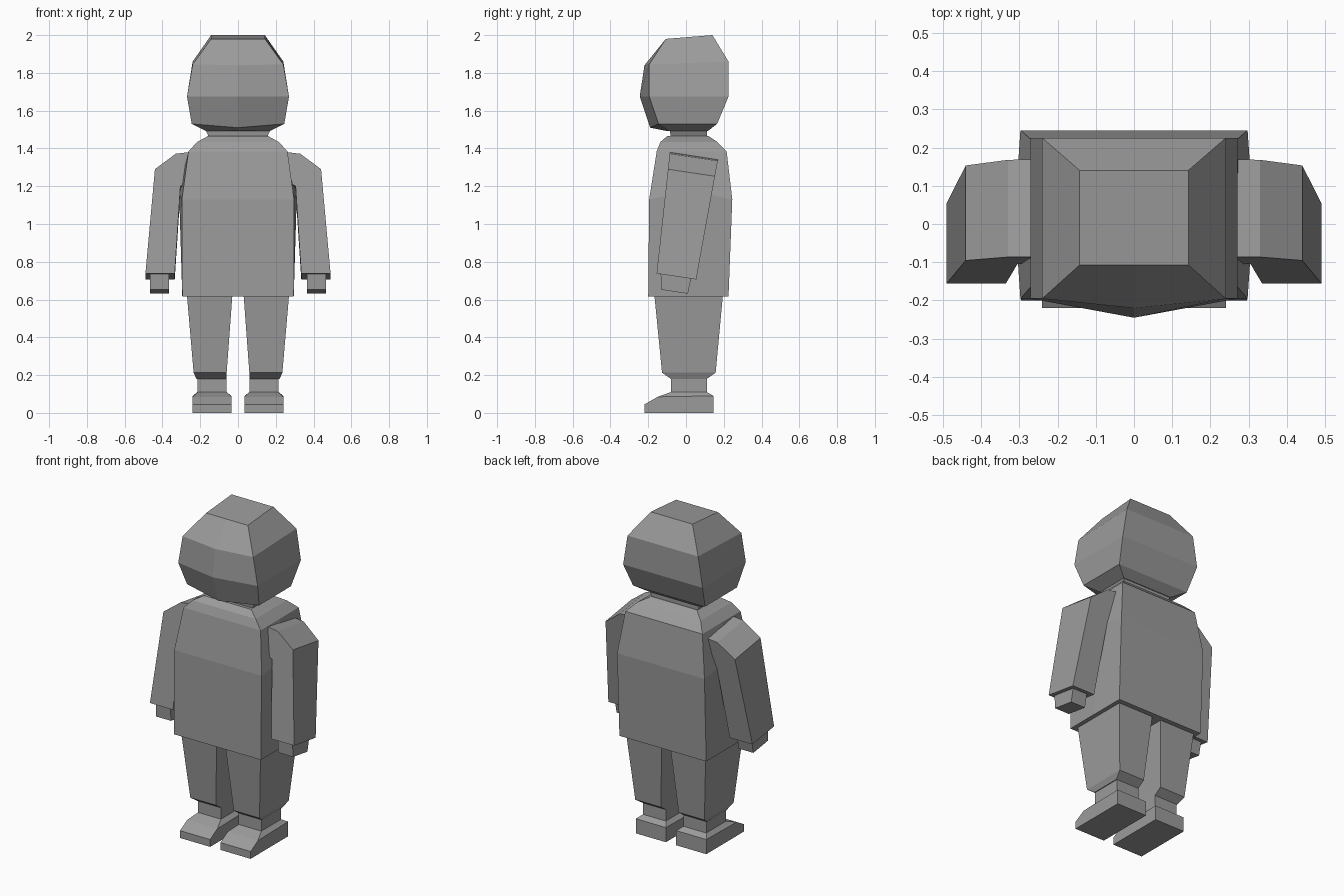
import bpy, bmesh

if "Cube" in bpy.data.objects:
    bpy.data.objects.remove(bpy.data.objects["Cube"])

cloth = bpy.data.materials.new("plain grey")
cloth.diffuse_color = (0.33, 0.33, 0.33, 1)
cloth.use_nodes = True
cloth.node_tree.nodes["Principled BSDF"].inputs["Base Color"].default_value = cloth.diffuse_color


def loft(name, rings):
    """Skin a stack of equal rings, closed at both ends."""
    bm = bmesh.new()
    loops = [[bm.verts.new(p) for p in ring] for ring in rings]
    n = len(loops[0])
    for a, b in zip(loops, loops[1:]):
        for i in range(n):
            j = (i + 1) % n
            bm.faces.new((a[i], a[j], b[j], b[i]))
    bm.faces.new(loops[0])
    bm.faces.new(loops[-1])
    bmesh.ops.recalc_face_normals(bm, faces=bm.faces)
    mesh = bpy.data.meshes.new(name)
    bm.to_mesh(mesh)
    bm.free()
    mesh.materials.append(cloth)
    ob = bpy.data.objects.new(name, mesh)
    bpy.context.collection.objects.link(ob)
    return ob


def rect(x0, x1, y0, y1, z):
    return [(x0, y0, z), (x1, y0, z), (x1, y1, z), (x0, y1, z)]


def flip(rings, s):
    return [[(x * s, y, z) for x, y, z in r] for r in rings]


# Head: five-sided rings with a ridge down the face
def head_ring(x, nose, front, back, z_nose, z_front, z_back):
    return [(0, nose, z_nose), (x, front, z_front), (x, back, z_back),
            (-x, back, z_back), (-x, front, z_front)]


loft("head", [
    head_ring(0.17, -0.10, -0.09, 0.115, 1.492, 1.492, 1.492),
    head_ring(0.245, -0.19, -0.145, 0.165, 1.51, 1.53, 1.53),
    head_ring(0.27, -0.245, -0.195, 0.225, 1.675, 1.675, 1.675),
    head_ring(0.24, -0.22, -0.195, 0.225, 1.84, 1.845, 1.86),
    head_ring(0.142, -0.107, -0.107, 0.14, 1.98, 1.98, 2.0)])

# Neck
loft("neck", [rect(-0.15, 0.15, -0.08, 0.11, 1.45),
              rect(-0.17, 0.17, -0.085, 0.11, 1.495)])


# Coat: six-sided rings, the sides bulge a little at the armpit
def coat_ring(x, front, back, z, bulge=0, lift=0):
    m = (front + back) / 2
    return [(-x, front, z), (x, front, z), (x + bulge, m, z + lift),
            (x, back, z), (-x, back, z), (-x - bulge, m, z + lift)]


loft("coat", [
    coat_ring(0.295, -0.2, 0.225, 0.615),
    coat_ring(0.297, -0.195, 0.245, 1.13, 0.015, 0.045),
    coat_ring(0.262, -0.155, 0.215, 1.385),
    coat_ring(0.215, -0.135, 0.165, 1.435),
    coat_ring(0.16, -0.1, 0.12, 1.465)])


# Sleeves and hands: a front outline swept back, leaning forward
def arm_part(profile, front_at, depth_at):
    front = [(x, front_at(z), z) for x, z in profile]
    back = [(x, y + depth_at(z), z - 0.15 * depth_at(z)) for x, y, z in front]
    return [front, back]


sleeve = arm_part(
    [(0.22, 1.385), (0.33, 1.372), (0.44, 1.29), (0.49, 0.738),
     (0.335, 0.738), (0.305, 1.2), (0.22, 1.25)],
    lambda z: -0.085 - (1.385 - z) * 0.109,
    lambda z: 0.255 - (1.385 - z) * 0.07)
hand = arm_part(
    [(0.365, 0.76), (0.465, 0.76), (0.465, 0.652), (0.365, 0.652)],
    lambda z: -0.13 + (0.652 - z) * 0.05,
    lambda z: 0.14 + (z - 0.652) * 0.25)

# Trouser leg, ankle and shoe
leg = [rect(0.06, 0.22, -0.08, 0.11, 0.18),
       rect(0.06, 0.235, -0.127, 0.157, 0.213),
       rect(0.03, 0.27, -0.167, 0.195, 0.62)]
ankle = [rect(0.06, 0.215, -0.08, 0.11, 0.1), rect(0.06, 0.215, -0.08, 0.11, 0.19)]
shoe = [rect(0.035, 0.24, -0.22, 0.145, 0),
        [(0.035, -0.22, 0.045), (0.24, -0.22, 0.045),
         (0.24, 0.145, 0.088), (0.035, 0.145, 0.088)],
        [(0.035, -0.15, 0.085), (0.24, -0.15, 0.085),
         (0.24, 0.145, 0.09), (0.035, 0.145, 0.09)],
        rect(0.06, 0.215, -0.08, 0.11, 0.11)]

for side, s in (("right", 1), ("left", -1)):
    for part, rings in (("sleeve", sleeve), ("hand", hand), ("trouser_leg", leg),
                        ("ankle", ankle), ("shoe", shoe)):
        loft(f"{side}_{part}", flip(rings, s))
